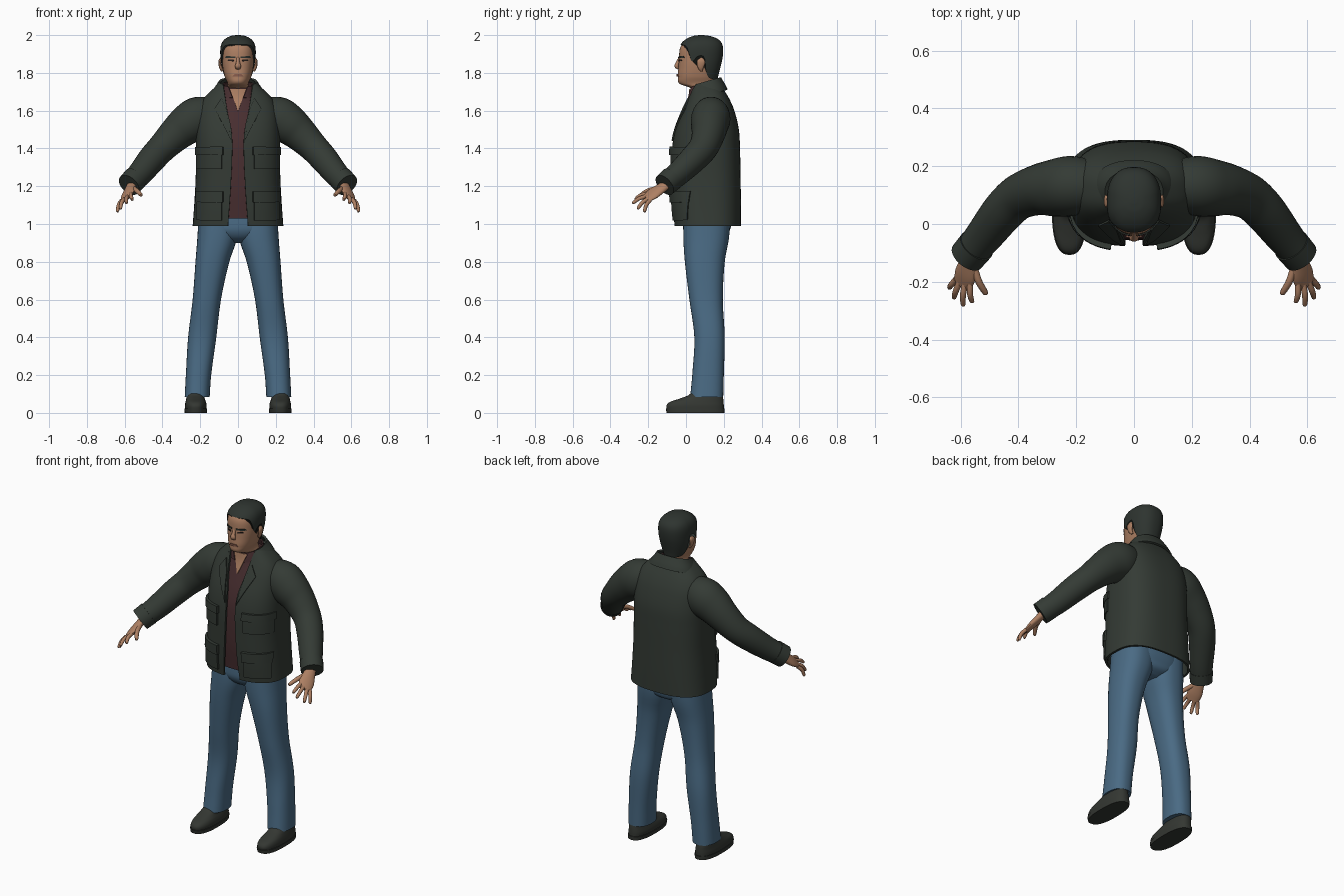
import bpy, bmesh, math
from mathutils import Vector
from mathutils.bvhtree import BVHTree

if "Cube" in bpy.data.objects:
    bpy.data.objects.remove(bpy.data.objects["Cube"], do_unlink=True)


def material(name, *rgb):
    mat = bpy.data.materials.new(name)
    mat.use_nodes = True
    mat.diffuse_color = (*rgb, 1)
    mat.node_tree.nodes["Principled BSDF"].inputs["Base Color"].default_value = (*rgb, 1)
    return mat


jacket_green = material("jacket green", .034, .043, .035)
jeans_blue = material("jeans blue", .068, .145, .23)
shirt_red = material("shirt dark red", .066, .028, .03)
skin = material("skin", .42, .215, .125)
lip = material("lip", .25, .11, .075)
hair_dark = material("hair dark", .027, .034, .029)
shoe_dark = material("shoe dark", .034, .038, .032)
eye_dark = material("eye dark", .02, .014, .012)


def blend(rows, key):
    """Smooth interpolation of rows whose first value is an increasing key."""
    key = min(max(key, rows[0][0]), rows[-1][0])
    last = len(rows) - 1
    i = 0
    while i < last - 1 and key > rows[i + 1][0]:
        i += 1
    a, b = rows[i], rows[i + 1]
    before, after = rows[max(i - 1, 0)], rows[min(i + 2, last)]
    span = b[0] - a[0]
    u = (key - a[0]) / span
    out = []
    for k in range(1, len(a)):
        m0 = (b[k] - before[k]) / (b[0] - before[0]) * span
        m1 = (after[k] - a[k]) / (after[0] - a[0]) * span
        out.append((2*u**3 - 3*u*u + 1) * a[k] + (u**3 - 2*u*u + u) * m0
                   + (3*u*u - 2*u**3) * b[k] + (u**3 - u*u) * m1)
    return out


def grid(name, rings, mat, closed=True, thick=0, mirror=False):
    """Skin a list of equal point rings; returns a search tree of the surface."""
    bm = bmesh.new()
    vs = [[bm.verts.new(p) for p in ring] for ring in rings]
    n = len(vs[0])
    for lower, upper in zip(vs, vs[1:]):
        for j in range(n if closed else n - 1):
            k = (j + 1) % n
            bm.faces.new((lower[j], lower[k], upper[k], upper[j]))
    if closed and not thick:
        bm.faces.new(vs[0])
        bm.faces.new(vs[-1])
    bmesh.ops.recalc_face_normals(bm, faces=bm.faces)
    tree = BVHTree.FromBMesh(bm)
    mesh = bpy.data.meshes.new(name)
    bm.to_mesh(mesh)
    bm.free()
    mesh.materials.append(mat)
    obj = bpy.data.objects.new(name, mesh)
    bpy.context.collection.objects.link(obj)
    bpy.ops.object.select_all(action='DESELECT')
    obj.select_set(True)
    bpy.context.view_layer.objects.active = obj
    if thick:
        solid = obj.modifiers.new("thickness", 'SOLIDIFY')
        solid.thickness = thick
        solid.offset = 0
        bpy.ops.object.modifier_apply(modifier=solid.name)
    bpy.ops.object.shade_smooth_by_angle(angle=math.radians(40))
    if mirror:
        obj.modifiers.new("mirror", 'MIRROR').use_clip = False
    return tree


def oval(t, x0, x1, y0, y1, p):
    """Rounded-box outline point; angle zero is the front."""
    s, c = math.sin(t), math.cos(t)
    return ((x0 + x1) / 2 + (x1 - x0) / 2 * math.copysign(abs(s) ** p, s),
            (y0 + y1) / 2 - (y1 - y0) / 2 * math.copysign(abs(c) ** p, c))


def shell(name, rows, mat, p=.85, gap=None, tilt=0, steps=30, sides=48, **kw):
    """Loft of level outlines (z, x0, x1, y0, y1), optionally open at the front."""
    rings = []
    for i in range(steps + 1):
        z = rows[0][0] + (rows[-1][0] - rows[0][0]) * i / steps
        box = blend(rows, z)
        start, count = 0, sides
        if gap:
            start = math.asin(min(1, blend(gap, z)[0] / box[1]) ** (1 / p))
            count = sides - 1
        ring = []
        for j in range(sides):
            x, y = oval(start + (math.tau - 2 * start) * j / count, *box, p)
            ring.append((x, y, z + tilt * (y - .1)))
        rings.append(ring)
    return grid(name, rings, mat, closed=not gap, **kw)


def even(rows):
    return [(z, -w, w, y0, y1) for z, w, y0, y1 in rows]


def tube(name, path, mat, side=(0, 1, 0), per=5, sides=20, mirror=True):
    """Loft along a path of (x, y, z, half width, half thickness)."""
    rows = [(i, *r) for i, r in enumerate(path)]
    rings, total = [], (len(path) - 1) * per
    for i in range(total + 1):
        x, y, z, a, b = blend(rows, i / per)
        ahead = Vector(blend(rows, (i + 1) / per)[:3])
        back = Vector(blend(rows, (i - 1) / per)[:3])
        t = (ahead - back).normalized()
        u = Vector(side)
        u = (u - t * u.dot(t)).normalized()
        v = t.cross(u)
        angles = [math.tau * j / sides for j in range(sides)]
        rings.append([Vector((x, y, z)) + u * a * math.cos(q) + v * b * math.sin(q) for q in angles])
    grid(name, rings, mat, mirror=mirror)


def patch(name, target, corners, mat, thick, lift=.002, n=10, mirror=True):
    """Plate laid on the front of a surface; corners are (x, z) in order."""
    a, b, c, d = [Vector(q) for q in corners]
    rings, y = [], 0
    for i in range(n + 1):
        ring = []
        for j in range(n + 1):
            x, z = a.lerp(b, j / n).lerp(d.lerp(c, j / n), i / n)
            hit = target.ray_cast(Vector((x, -1, z)), Vector((0, 1, 0)))[0]
            y = hit.y if hit else y
            ring.append((x, y - lift, z))
        rings.append(ring)
    grid(name, rings, mat, closed=False, thick=thick, mirror=mirror)


def box(x0, x1, z0, z1):
    return (x0, z0), (x1, z0), (x1, z1), (x0, z1)


# Head and neck
head_rows = even([(1.64, .066, .035, .175), (1.70, .06, .028, .16), (1.722, .058, .02, .157),
                  (1.742, .055, -.034, .158), (1.78, .07, -.043, .163), (1.83, .081, -.04, .176),
                  (1.88, .086, -.037, .187), (1.93, .086, -.032, .189), (1.96, .076, -.014, .178),
                  (1.98, .055, .015, .152), (1.992, .026, .05, .112), (1.995, .004, .076, .084)])
head = shell("head", head_rows, skin, steps=80, sides=56)

# Hair cap with a shaped hairline
hairline = [(0, 1.95), (.6, 1.948), (.95, 1.935), (1.12, 1.9), (1.25, 1.862), (1.36, 1.865),
            (1.45, 1.885), (1.7, 1.885), (1.85, 1.82), (2.1, 1.775), (3.15, 1.762)]
cap, columns = [], 72
for i in range(25):
    s = math.sin(i / 24 * math.pi / 2)
    ring = []
    for j in range(columns):
        t = math.tau * j / columns
        low = blend(hairline, min(t, math.tau - t))[0]
        z = low + (1.995 - low) * s
        x0, x1, y0, y1 = blend(head_rows, z)
        g = .007
        ring.append((*oval(t, x0 - g, x1 + g, y0 - g, y1 + g, .85), z + .005 * s))
    cap.append(ring)
grid("hair", cap, hair_dark)

# Face details
tube("nose", [(0, -.03, 1.885, .007, .007), (0, -.043, 1.855, .010, .010),
              (0, -.049, 1.836, .016, .012), (0, -.04, 1.822, .012, .006)],
     skin, side=(1, 0, 0), mirror=False)
tube("ears", [(.082, .082, 1.81, .006, .008), (.092, .078, 1.83, .016, .008),
              (.097, .08, 1.86, .022, .007), (.09, .084, 1.878, .008, .005)], skin)
patch("eyebrows", head, [(.014, 1.879), (.066, 1.88), (.062, 1.889), (.014, 1.887)], hair_dark, .006)
patch("eyes", head, [(.02, 1.861), (.054, 1.863), (.05, 1.871), (.024, 1.87)], eye_dark, .004)
patch("lips", head, [(-.028, 1.782), (.028, 1.782), (.018, 1.793), (-.018, 1.793)],
      lip, .008, mirror=False)

# Jeans
shell("jeans_seat", even([(.9, .07, .05, .17), (.925, .13, .01, .215), (.96, .195, -.012, .23),
                          (1.0, .21, -.016, .24), (1.1, .2, -.01, .24)]), jeans_blue)
shell("jeans_legs", [(.085, .15, .282, .022, .197), (.2, .142, .276, .033, .2), (.4, .115, .264, .044, .205),
                     (.6, .09, .24, .018, .195), (.8, .046, .225, -.006, .205),
                     (.93, .004, .215, -.014, .228), (1.05, 0, .208, -.012, .235)],
      jeans_blue, mirror=True)

# Shoes
shell("shoe_uppers", [(.015, .168, .28, -.102, .2), (.04, .166, .281, -.103, .2), (.058, .17, .278, -.085, .199),
                      (.075, .176, .274, -.035, .197), (.095, .178, .27, .015, .193), (.13, .18, .265, .045, .19)],
      shoe_dark, p=.8, mirror=True)
shell("shoe_soles", [(0, .165, .283, -.102, .203), (.022, .163, .284, -.107, .204)],
      shoe_dark, p=.8, steps=2, mirror=True)

# Shirt with open neck
shirt = shell("shirt", even([(1.03, .18, -.036, .24), (1.2, .18, -.054, .24), (1.4, .18, -.054, .24),
                             (1.5, .17, -.036, .235), (1.6, .145, -.004, .21), (1.67, .1, .018, .19),
                             (1.72, .075, .024, .172)]), shirt_red, p=.8)
patch("open_neck", shirt, [(-.002, 1.6), (.002, 1.6), (.042, 1.715), (-.042, 1.715)],
      skin, .006, lift=.003, mirror=False)
shell("shirt_collar", even([(1.685, .094, .012, .185), (1.715, .085, .016, .176), (1.74, .078, .022, .17)]),
      shirt_red, gap=[(1.685, .028), (1.74, .05)], tilt=.2, thick=.008)

# Jacket body, open at the front
opening = [(1.0, .052), (1.2, .038), (1.4, .03), (1.5, .035), (1.6, .056), (1.74, .078)]
jacket = shell("jacket_body", even([(.99, .234, -.055, .285), (1.1, .226, -.066, .285), (1.25, .218, -.07, .283),
                                    (1.4, .217, -.068, .28), (1.5, .215, -.05, .274), (1.6, .205, -.012, .25),
                                    (1.66, .178, .014, .224), (1.7, .14, .03, .2), (1.735, .1, .04, .18)]),
               jacket_green, p=.74, gap=opening, thick=.012, steps=40, sides=64)
shell("jacket_collar", even([(1.675, .14, .008, .215), (1.70, .128, .012, .205), (1.73, .108, .024, .19),
                             (1.75, .096, .034, .18)]),
      jacket_green, gap=[(1.675, .085), (1.75, .075)], tilt=.3, thick=.012)
patch("lapels", jacket, [(.036, 1.44), (.122, 1.61), (.086, 1.665), (.06, 1.60)],
      jacket_green, .012, lift=.008)

# Patch pockets and their flaps
for label, low, high, drop in (("chest", 1.29, 1.4, .035), ("lower", 1.02, 1.165, .05)):
    patch(label + "_pockets", jacket, box(.085, .212, low, high), jacket_green, .022, lift=.006)
    patch(label + "_pocket_flaps", jacket, box(.079, .215, high - drop, high + .008),
          jacket_green, .024, lift=.013)

# Sleeves and cuffs
tube("sleeves", [(.13, .13, 1.585, .085, .09), (.21, .132, 1.562, .103, .112), (.27, .125, 1.525, .1, .106),
                 (.33, .118, 1.475, .088, .092), (.4, .092, 1.405, .078, .078), (.455, .04, 1.345, .073, .074),
                 (.52, -.043, 1.265, .064, .066), (.572, -.107, 1.212, .057, .059)],
     jacket_green, sides=28)
tube("cuffs", [(.545, -.075, 1.24, .064, .066), (.577, -.113, 1.206, .062, .064)], jacket_green, sides=28)

# Hands
across = Vector((.78, .2, -.58)).normalized()
tube("palms", [(.555, -.085, 1.222, .028, .022), (.57, -.13, 1.19, .034, .021),
               (.583, -.175, 1.16, .043, .018), (.594, -.212, 1.134, .036, .011)], skin, side=across)
knuckle = Vector((.591, -.197, 1.143))
fingers = {"index": (-.031, (.56, -.273, 1.128)), "middle": (-.01, (.592, -.285, 1.11)),
           "ring": (.011, (.624, -.258, 1.08)), "little": (.031, (.64, -.222, 1.064))}


def digit(name, root, tip, r):
    mid = root.lerp(tip, .5) + Vector((.004, -.004, .006))
    near = root.lerp(tip, .92)
    tube(name, [(*root, r, r), (*mid, r * .95, r * .95), (*near, r * .75, r * .75),
                (*tip, r * .25, r * .25)], skin, side=across, sides=12)


for label, (offset, tip) in fingers.items():
    digit(label + "_fingers", knuckle + across * offset, Vector(tip), .011)
digit("thumbs", Vector((.555, -.145, 1.19)), Vector((.511, -.245, 1.152)), .013)
